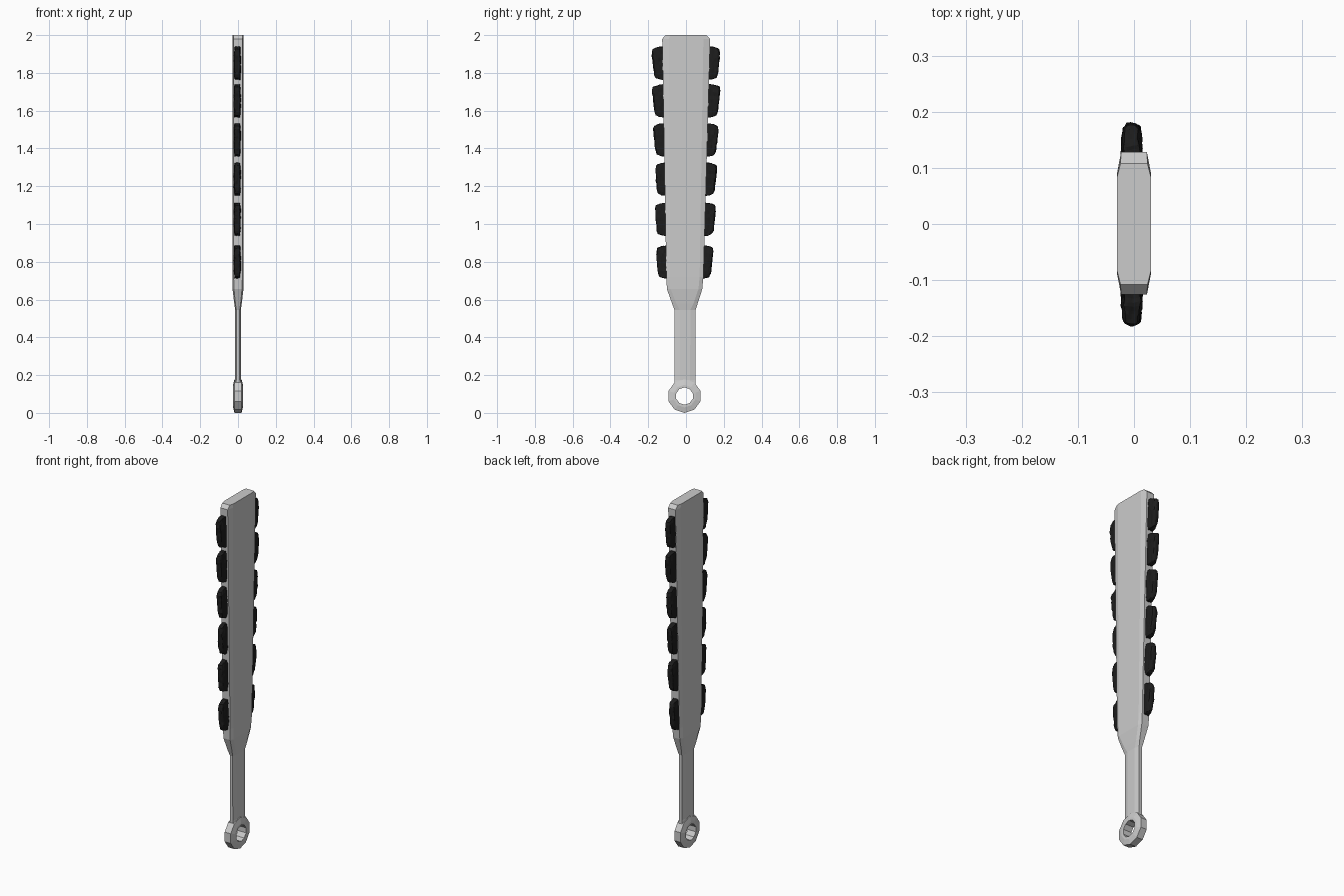
import bpy, bmesh, math, random
from mathutils import Vector, Matrix, noise

if "Cube" in bpy.data.objects:
    bpy.data.objects.remove(bpy.data.objects["Cube"])

random.seed(4)


def finish(bm, name):
    bmesh.ops.recalc_face_normals(bm, faces=bm.faces[:])
    me = bpy.data.meshes.new(name)
    bm.to_mesh(me)
    bm.free()
    ob = bpy.data.objects.new(name, me)
    bpy.context.collection.objects.link(ob)
    return ob


def skin(bm, rings, closed=False):
    n = len(rings[0])
    pairs = list(zip(rings, rings[1:])) + ([(rings[-1], rings[0])] if closed else [])
    for a, b in pairs:
        for i in range(n):
            j = (i + 1) % n
            bm.faces.new((a[i], a[j], b[j], b[i]))


# Paddle and grip: loft of chamfered sections
# (z, y min, y max, half thickness, edge half thickness, chamfer width)
sections = [
    (0.140, -0.060, 0.050, 0.020, 0.014, 0.028),
    (0.175, -0.060, 0.050, 0.015, 0.009, 0.028),
    (0.545, -0.061, 0.051, 0.015, 0.009, 0.028),
    (0.580, -0.074, 0.062, 0.020, 0.014, 0.022),
    (0.655, -0.101, 0.086, 0.029, 0.021, 0.020),
    (0.720, -0.104, 0.092, 0.030, 0.023, 0.020),
    (1.980, -0.126, 0.128, 0.030, 0.023, 0.036),
    (2.000, -0.108, 0.108, 0.030, 0.024, 0.024),
]
bm = bmesh.new()
rings = []
for z, a, b, t, e, c in sections:
    pts = [(t, a + c), (t, b - c), (e, b), (-e, b),
           (-t, b - c), (-t, a + c), (-e, a), (e, a)]
    rings.append([bm.verts.new((x, y, z)) for x, y in pts])
skin(bm, rings)
bm.faces.new(rings[0])
bm.faces.new(rings[-1])
finish(bm, "paddle_and_grip")

# Pommel ring with sloping side faces
bm = bmesh.new()
rings = []
SIDES = 10
for r, x in [(0.046, 0.026), (0.060, 0.026), (0.089, 0.019),
             (0.089, -0.019), (0.060, -0.026), (0.046, -0.026)]:
    rings.append([bm.verts.new((x, -0.008 + r * math.sin(2 * math.pi * i / SIDES),
                                0.089 - r * math.cos(2 * math.pi * i / SIDES)))
                  for i in range(SIDES)])
skin(bm, rings, closed=True)
finish(bm, "pommel_ring")

# Stone blades: rough tapered blocks along both edges
black = bpy.data.materials.new("black_stone")
black.diffuse_color = (0.012, 0.012, 0.012, 1)
black.use_nodes = True
black.node_tree.nodes["Principled BSDF"].inputs["Base Color"].default_value = black.diffuse_color


def stone(name, side, z0, z1, inner, low, high):
    bm = bmesh.new()
    bmesh.ops.create_cube(bm, size=1)
    bmesh.ops.subdivide_edges(bm, edges=bm.edges[:], cuts=8, use_grid_fill=True)
    seed = Vector([random.uniform(0, 50) for _ in range(3)])
    for v in bm.verts:
        u, s, h = v.co.x * 2, v.co.y + 0.5, v.co.z + 0.5
        outer = low + (high - low) * h
        y = inner + (outer - inner) * s
        # rounded outer corners, with the top sloping down outwards
        z = z0 + (z1 - z0) * h + (0.010 * (1 - h) - 0.014 * h) * s ** 3
        thick = 0.018 * (1 - 0.22 * abs(2 * h - 1) ** 3 - 0.15 * s ** 4)
        y -= 0.006 * abs(u) ** 3 * s + 0.006 * abs(2 * h - 1) ** 6 * s
        p = Vector((-0.004 + u * thick, y, z))
        p += noise.noise_vector(Vector((p.x * 70, p.y * 70, p.z * 45)) + seed) * 0.004
        v.co = (p.x, side * p.y, p.z)
    finish(bm, name).data.materials.append(black)


BOTTOMS = [0.712, 0.938, 1.150, 1.358, 1.565, 1.765]
right_out = [(0.130, 0.147), (0.145, 0.160), (0.150, 0.167),
             (0.158, 0.174), (0.166, 0.184), (0.168, 0.182)]
left_out = [(0.148, 0.160), (0.155, 0.166), (0.154, 0.164),
            (0.160, 0.176), (0.165, 0.181), (0.168, 0.184)]
for side, label, outs in [(1, "right", right_out), (-1, "left", left_out)]:
    for i, (z, (low, high)) in enumerate(zip(BOTTOMS, outs)):
        stone(f"stone_blade_{label}_{i + 1}", side, z, z + 0.174,
              0.080 + 0.006 * i, low, high)
